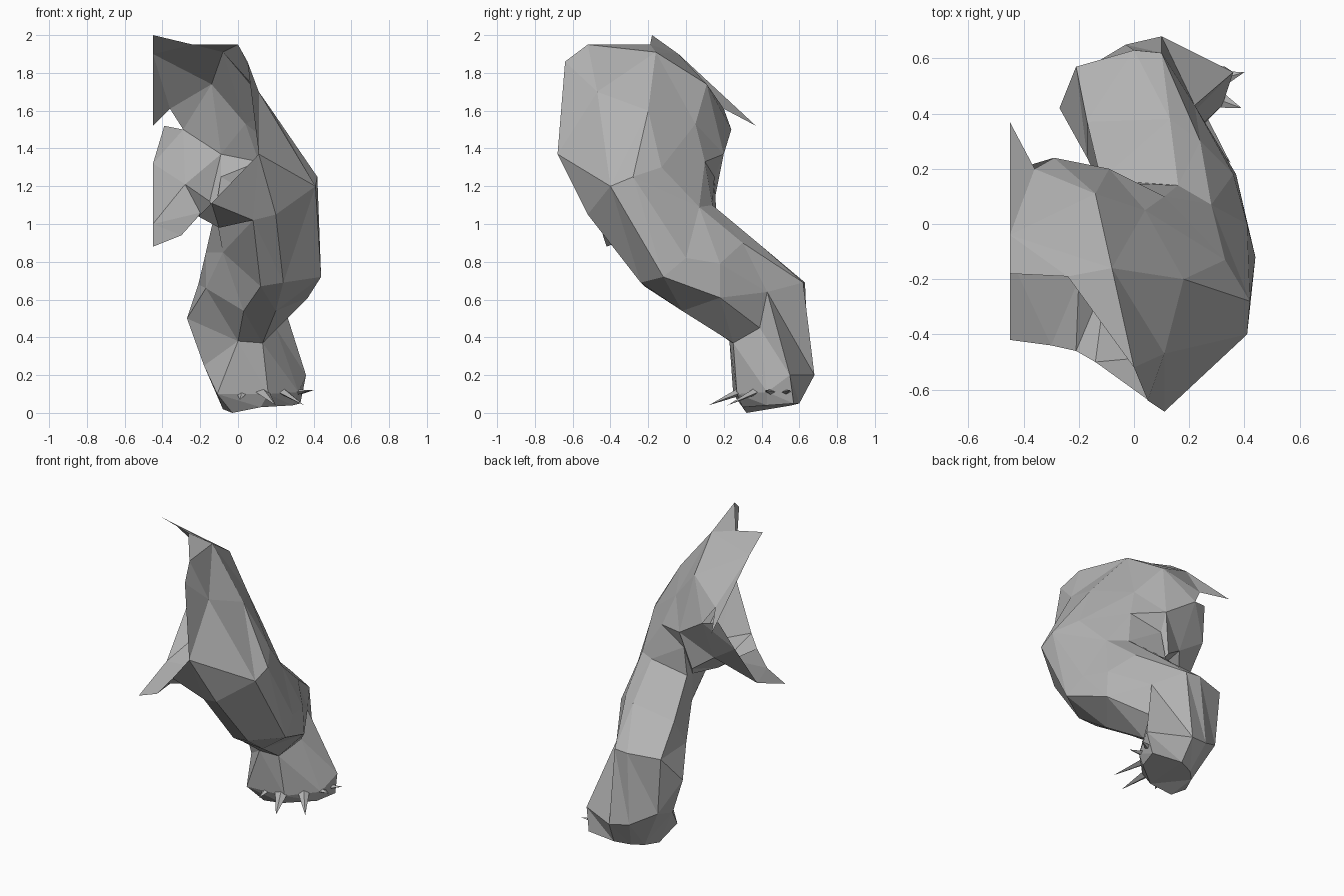
import bpy, bmesh
from mathutils import Vector

if "Cube" in bpy.data.objects:
    bpy.data.objects.remove(bpy.data.objects["Cube"])

grey = bpy.data.materials.new("stone_grey")
grey.diffuse_color = (0.45, 0.45, 0.45, 1)
grey.use_nodes = True
grey.node_tree.nodes["Principled BSDF"].inputs["Base Color"].default_value = grey.diffuse_color


def add_object(name, bm):
    mesh = bpy.data.meshes.new(name)
    bm.to_mesh(mesh)
    bm.free()
    mesh.materials.append(grey)
    obj = bpy.data.objects.new(name, mesh)
    bpy.context.collection.objects.link(obj)
    return obj


def loft(name, rings, open_spans=0, cap=False):
    """Skin cross-sections ordered front, outer side, back, inner side."""
    bm = bmesh.new()
    rows = [[bm.verts.new(p) for p in ring] for ring in rings]
    n = len(rows[0])
    for i, (a, b) in enumerate(zip(rows, rows[1:])):
        for j in range(n - 1 if i < open_spans else n):
            k = (j + 1) % n
            bm.faces.new((a[j], b[j], b[k], a[k]))
    if cap:
        bm.faces.new(rows[-1][::-1])
    bmesh.ops.triangulate(bm, faces=bm.faces[:])
    return add_object(name, bm)


# Cross-sections from the hip down to the sole
hip = [(.05, -.64, 1.86), (0, -.52, 1.95), (-.08, -.16, 1.91), (-.14, .11, 1.74),
       (-.29, .24, 1.5), (-.28, .1, 1.21), (-.2, -.2, 1.06), (-.21, -.46, 1.04)]
thigh = [(.11, -.68, 1.37), (.11, -.47, 1.7), (.18, -.2, 1.6), (.04, .05, 1.53),
         (-.09, .2, 1.37), (-.15, .15, 1.12), (-.1, -.2, .98), (-.14, -.5, 1.11)]
lower_thigh = [(.2, -.52, 1.05), (.41, -.4, 1.2), (.42, -.28, 1.25), (.33, -.13, 1.3),
               (.11, .1, 1.33), (-.09, .15, 1.25), (-.12, .1, 1.06), (.08, -.48, 1.02)]
knee = [(.24, -.24, .69), (.44, -.12, .72), (.41, 0, .82), (.28, .07, 1.09),
        (.16, .14, 1.1), (-.12, .16, 1.07), (-.08, .05, .85), (.12, -.22, .67)]
shin = [(.2, -.02, .54), (.37, .18, .61), (.36, .18, .79), (.24, .3, .9),
        (.13, .38, .9), (-.17, .37, .85), (-.17, .24, .66), (.03, 0, .54)]
ankle = [(.13, .25, .37), (.2, .39, .45), (.22, .43, .64), (.1, .62, .69),
         (0, .63, .69), (-.21, .57, .68), (-.27, .42, .5), (0, .23, .38)]
foot = [(.16, .27, .1), (.32, .43, .11), (.36, .55, .2), (.1, .68, .2),
        (-.03, .65, .22), (-.18, .56, .3), (-.18, .4, .25), (-.11, .25, .1)]
sole = [(.12, .3, .03), (.29, .43, .04), (.33, .57, .05), (.12, .6, .05),
        (.02, .56, .04), (-.04, .5, .03), (-.08, .4, .02), (-.03, .32, 0)]

loft("thigh", [hip, thigh, lower_thigh, knee], open_spans=1)
loft("shin", [knee, shin, ankle])
loft("foot", [ankle, foot, sole], cap=True)


# Open skin flaps where the limb joins the body
def flap(name, polygons):
    bm = bmesh.new()
    for poly in polygons:
        bm.faces.new([bm.verts.new(p) for p in poly])
    bmesh.ops.remove_doubles(bm, verts=bm.verts[:], dist=1e-4)
    bmesh.ops.triangulate(bm, faces=bm.faces[:])
    bm.normal_update()
    middle = Vector((-.3, -.1, 1.45))
    for f in bm.faces:
        if f.normal.dot(f.calc_center_median() - middle) < 0:
            f.normal_flip()
    add_object(name, bm)


crest, peak = (-.24, -.19, 1.95), (-.45, -.18, 2.0)
ridge, tail, notch = (-.45, -.04, 1.9), (-.45, .37, 1.52), (-.36, .2, 1.61)
flap("upper_flap", [(hip[1], hip[2], crest), (crest, hip[2], ridge, peak),
                    (ridge, hip[2], hip[3]), (ridge, hip[3], notch),
                    (ridge, notch, tail), (notch, hip[3], hip[4])])

pit, side = (-.39, .21, 1.52), (-.45, .12, 1.32)
under, tip, hem = (-.45, -.12, 1.0), (-.45, -.42, .88), (-.3, -.44, .94)
flap("lower_flap", [(hip[4], pit, side, hip[5]), (hip[5], side, under, hip[6]),
                    (hip[6], under, tip, hem), (hip[6], hem, hip[7])])


# Slim four-sided claws
def claw(name, base, point, width):
    base, point = Vector(base), Vector(point)
    axis = (point - base).normalized()
    across = axis.cross(Vector((0, 0, 1))).normalized() * width
    up = across.cross(axis).normalized() * width * 0.5
    bm = bmesh.new()
    ring = [bm.verts.new(base + d) for d in (across, up, -across, -up)]
    end = bm.verts.new(point)
    for i in range(4):
        bm.faces.new((ring[i], ring[(i + 1) % 4], end))
    bm.faces.new(ring[::-1])
    bmesh.ops.recalc_face_normals(bm, faces=bm.faces[:])
    add_object(name, bm)


claws = [((.33, .53, .11), (.4, .55, .12), .025),
         ((.31, .45, .11), (.39, .42, .12), .03),
         ((.24, .36, .11), (.35, .22, .04), .035),
         ((.13, .28, .11), (.2, .12, .04), .04),
         ((.02, .27, .1), (.01, .21, .07), .025)]
for i, (base, point, width) in enumerate(claws):
    claw(f"claw_{i + 1}", base, point, width)
